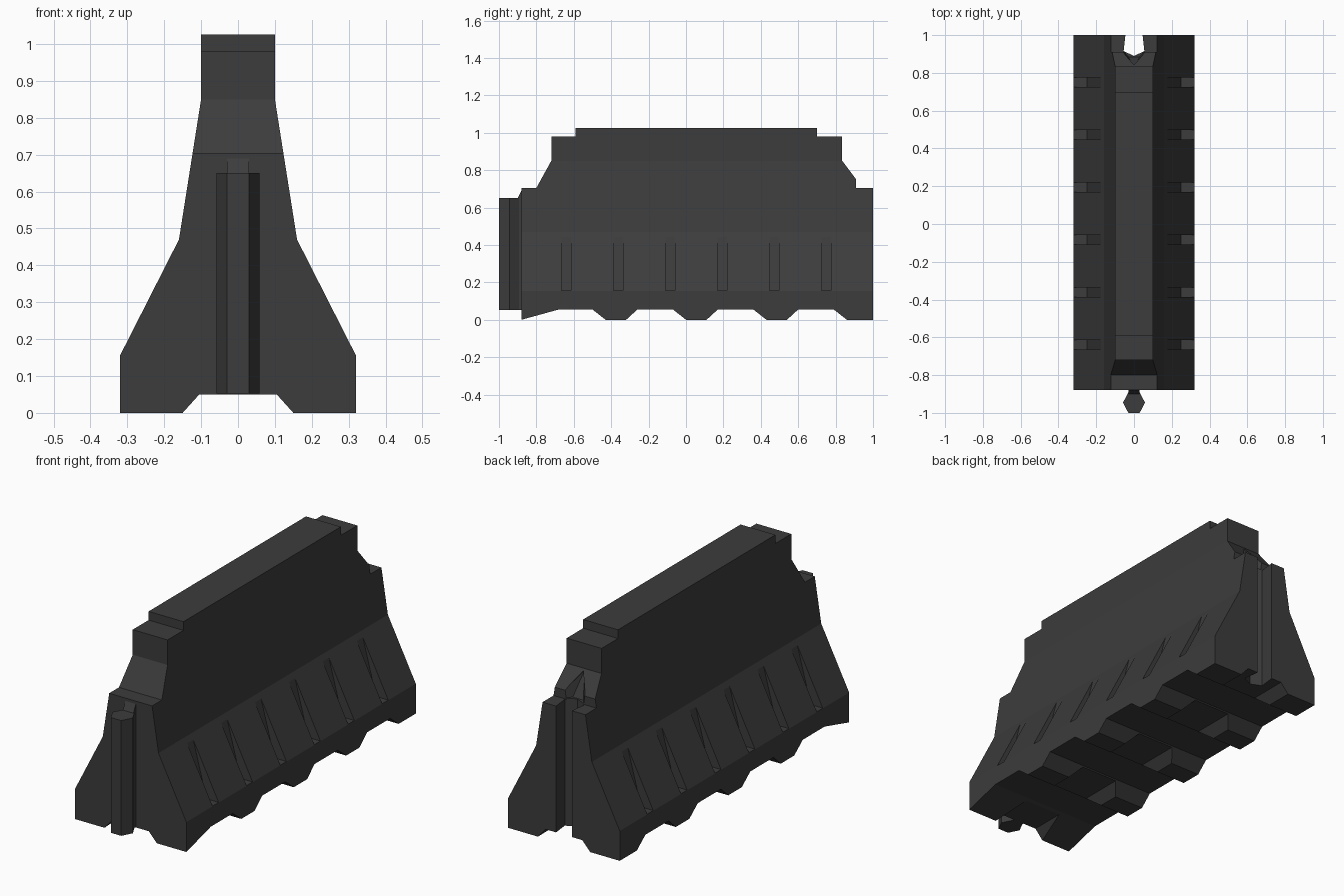
import bpy, bmesh
from mathutils import Vector

if "Cube" in bpy.data.objects:
    bpy.data.objects.remove(bpy.data.objects["Cube"])

mat = bpy.data.materials.new("dark_plastic")
mat.diffuse_color = (0.045, 0.045, 0.045, 1)
mat.use_nodes = True
mat.node_tree.nodes["Principled BSDF"].inputs["Base Color"].default_value = mat.diffuse_color


def make_object(name, bm):
    bmesh.ops.recalc_face_normals(bm, faces=bm.faces)
    me = bpy.data.meshes.new(name)
    bm.to_mesh(me)
    bm.free()
    me.materials.append(mat)
    ob = bpy.data.objects.new(name, me)
    bpy.context.collection.objects.link(ob)
    return ob


def add_prism(bm, points, axis, a, b):
    """Extrude a 2D outline along an axis: x takes (y,z), y takes (x,z), z takes (x,y)."""
    place = {"x": lambda p, t: (t, p[0], p[1]),
             "y": lambda p, t: (p[0], t, p[1]),
             "z": lambda p, t: (p[0], p[1], t)}[axis]
    face = bm.faces.new([bm.verts.new(place(p, a)) for p in points])
    new = bmesh.ops.extrude_face_region(bm, geom=[face])["geom"]
    verts = [g for g in new if isinstance(g, bmesh.types.BMVert)]
    bmesh.ops.translate(bm, verts=verts, vec=Vector(place((0, 0), b - a)))


def prism(name, points, axis, a, b):
    bm = bmesh.new()
    add_prism(bm, points, axis, a, b)
    return make_object(name, bm)


def boolean(target, cutter, operation):
    mod = target.modifiers.new(operation.lower(), "BOOLEAN")
    mod.operation = operation
    mod.solver = "EXACT"
    mod.object = cutter
    bpy.context.view_layer.objects.active = target
    bpy.ops.object.modifier_apply(modifier=mod.name)
    bpy.data.objects.remove(cutter)


# Body: tapered cross-section with a drainage tunnel underneath
half = [(0.105, 0.05), (0.15, 0), (0.32, 0), (0.32, 0.155),
        (0.16, 0.47), (0.10, 0.85), (0.10, 1.1)]
section = half + [(-x, z) for x, z in reversed(half)]
body = prism("barrier_body", section, "y", -1.1, 1.1)

# Side outline: stepped top and a row of feet
side = [(-0.88, 0), (-0.88, 0.705), (-0.80, 0.705), (-0.72, 0.85), (-0.72, 0.98),
        (-0.59, 0.98), (-0.59, 1.025), (0.70, 1.025), (0.70, 0.98), (0.835, 0.98),
        (0.835, 0.85), (0.91, 0.75), (0.91, 0.705), (1.0, 0.705), (1.0, 0), (0.86, 0)]
for y in (0.86, 0.43, 0.0, -0.43):
    side += [(y - 0.07, 0.055), (y - 0.26, 0.055)]
    if y > -0.4:
        side += [(y - 0.32, 0), (y - 0.43, 0)]
side[-1] = (-0.68, 0.055)
boolean(body, prism("side_outline", side, "x", -0.5, 0.5), "INTERSECT")

# Recesses along both sloping flanks
bm = bmesh.new()
for i in range(6):
    y = -0.64 + 0.278 * i
    for s in (-1, 1):
        add_prism(bm, [(s * 0.4, 0.156), (s * 0.25, 0.156), (s * 0.172, 0.45), (s * 0.4, 0.45)],
                  "y", y - 0.025, y + 0.025)
boolean(body, make_object("flank_recesses", bm), "DIFFERENCE")

# Dovetail slot in the back end
slot = [(-0.04, 1.05), (-0.055, 0.915), (0, 0.89), (0.055, 0.915), (0.04, 1.05)]
boolean(body, prism("back_slot", slot, "z", -0.1, 0.8), "DIFFERENCE")

# Scoop above the slot
bm = bmesh.new()
for p in [(0, 0.83, 0.84), (0, 0.95, 0.84), (-0.085, 0.95, 0.712), (0.085, 0.95, 0.712),
          (-0.03, 0.885, 0.712), (0.03, 0.885, 0.712)]:
    bm.verts.new(p)
bmesh.ops.convex_hull(bm, input=bm.verts)
boolean(body, make_object("scoop", bm), "DIFFERENCE")

# Six-sided connecting tongue on the front end
tongue = [(-0.03, -1.0), (0.03, -1.0), (0.058, -0.945), (0.03, -0.892),
          (-0.03, -0.892), (-0.058, -0.945)]
prism("connector_tongue", tongue, "z", 0.052, 0.65)

# Neck joining the tongue to the body, with a sloped top
neck = [(-0.9, 0.052), (-0.86, 0.052), (-0.86, 0.70), (-0.875, 0.70), (-0.9, 0.65)]
prism("connector_neck", neck, "x", -0.03, 0.03)
